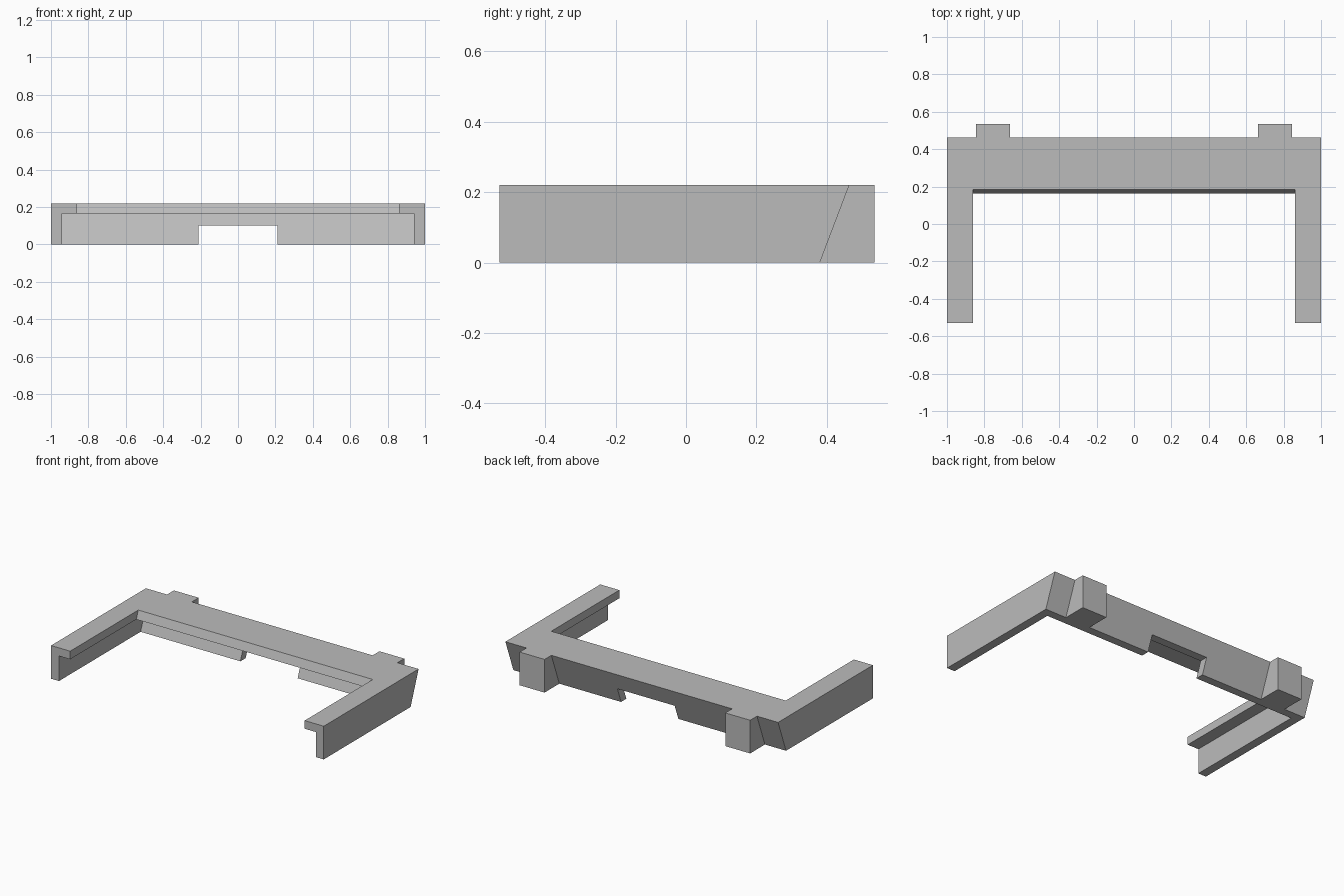
import bpy
import bmesh

cube = bpy.data.objects.get("Cube")
if cube:
    bpy.data.objects.remove(cube, do_unlink=True)

HEIGHT = 0.22
LEAN = 0.38          # backward lean of the rear beam per unit of height

grey = bpy.data.materials.new("plain_grey")
grey.use_nodes = True
colour = (0.5, 0.5, 0.5, 1)
grey.diffuse_color = colour
grey.node_tree.nodes["Principled BSDF"].inputs["Base Color"].default_value = colour


def prism(name, half, z0, z1):
    """Mirror half an outline across x, extrude it and lean the beam edges."""
    outline = half + [(-x, y) for x, y in reversed(half)]
    bm = bmesh.new()
    rings = []
    for z in (z0, z1):
        rings.append([bm.verts.new((x, y + (LEAN * z if 0 < y < 0.5 else 0), z))
                      for x, y in outline])
    low, high = rings
    bm.faces.new(low)
    bm.faces.new(high)
    n = len(outline)
    for i in range(n):
        j = (i + 1) % n
        bm.faces.new((low[i], low[j], high[j], high[i]))
    bmesh.ops.recalc_face_normals(bm, faces=bm.faces)
    mesh = bpy.data.meshes.new(name)
    bm.to_mesh(mesh)
    bm.free()
    mesh.materials.append(grey)
    obj = bpy.data.objects.new(name, mesh)
    bpy.context.collection.objects.link(obj)
    return obj


# U-shaped frame with two rear blocks
frame = prism("bracket_frame", [
    (0.86, 0.10), (0.86, -0.53), (1, -0.53), (1, 0.38),
    (0.845, 0.38), (0.845, 0.535), (0.663, 0.535), (0.663, 0.38),
], 0, HEIGHT)

# Hollow under the top flange, leaving thin outer walls
recess = prism("recess_cutter", [(0.942, -0.8), (0.942, 0.325)], -0.1, 0.166)

# Opening in the bottom of the rear wall
notch = prism("notch_cutter", [(0.21, 0.2), (0.21, 0.6)], -0.1, 0.102)

bpy.context.view_layer.objects.active = frame
for cutter in (recess, notch):
    cutter.hide_render = True
    mod = frame.modifiers.new(cutter.name, 'BOOLEAN')
    mod.operation = 'DIFFERENCE'
    mod.solver = 'EXACT'
    mod.object = cutter
    bpy.ops.object.modifier_apply(modifier=mod.name)
    bpy.data.objects.remove(cutter, do_unlink=True)
